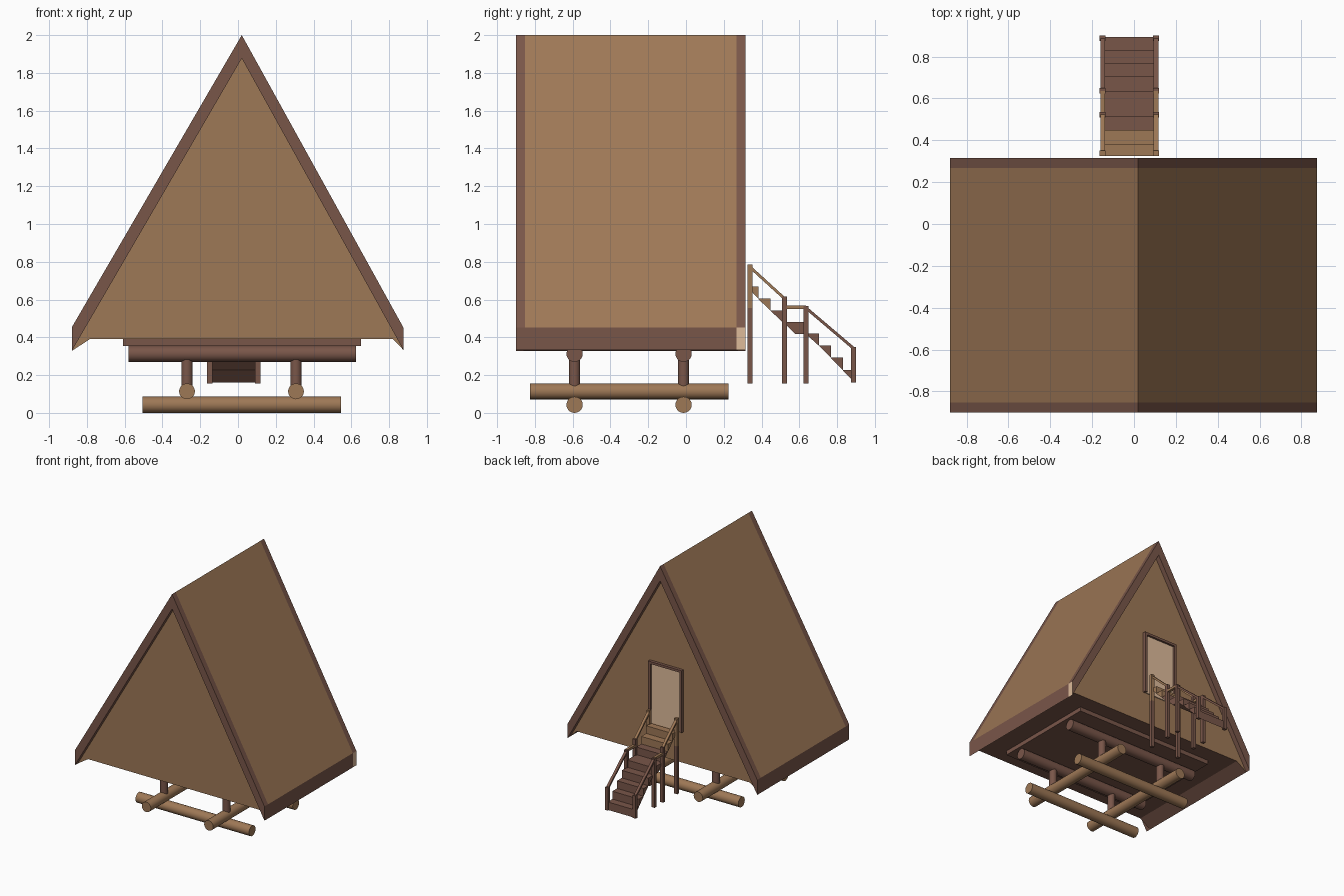
import bpy, bmesh, math
from mathutils import Vector

if "Cube" in bpy.data.objects:
    bpy.data.objects.remove(bpy.data.objects["Cube"])


def mat(name, rgb):
    m = bpy.data.materials.new(name)
    lin = [((c / 255 + 0.055) / 1.055) ** 2.4 for c in rgb]
    m.diffuse_color = (*lin, 1)
    m.use_nodes = True
    m.node_tree.nodes["Principled BSDF"].inputs["Base Color"].default_value = m.diffuse_color
    return m


WOOD = mat("light brown wood", (158, 120, 86))
TRIM = mat("dark brown wood", (121, 86, 73))
PALE = mat("pale tan", (222, 187, 154))


def finish(name, bm, mats, rule=None):
    """Turn a bmesh into an object; rule(face) gives the material index."""
    bmesh.ops.recalc_face_normals(bm, faces=bm.faces)
    bm.normal_update()
    if rule:
        for f in bm.faces:
            f.material_index = rule(f)
    me = bpy.data.meshes.new(name)
    bm.to_mesh(me)
    bm.free()
    for m in mats:
        me.materials.append(m)
    ob = bpy.data.objects.new(name, me)
    bpy.context.collection.objects.link(ob)
    return ob


def prism(name, pts, axis, a, b, mats, rule=None):
    """Extrude a profile: (x, z) points along y, or (y, z) points along x."""
    bm = bmesh.new()
    place = (lambda u, z: (u, a, z)) if axis == "y" else (lambda u, z: (a, u, z))
    face = bm.faces.new([bm.verts.new(place(*p)) for p in pts])
    new = bmesh.ops.extrude_face_region(bm, geom=[face])["geom"]
    off = (0, b - a, 0) if axis == "y" else (b - a, 0, 0)
    bmesh.ops.translate(bm, vec=off, verts=[v for v in new if isinstance(v, bmesh.types.BMVert)])
    return finish(name, bm, mats, rule)


def box(name, x0, x1, y0, y1, z0, z1, m):
    return prism(name, [(x0, z0), (x1, z0), (x1, z1), (x0, z1)], "y", y0, y1, [m])


def log(name, p, q, r, m):
    p, q = Vector(p), Vector(q)
    bm = bmesh.new()
    bmesh.ops.create_cone(bm, cap_ends=True, segments=20, radius1=r, radius2=r, depth=(q - p).length)
    rot = Vector((0, 0, 1)).rotation_difference(q - p)
    bmesh.ops.rotate(bm, cent=(0, 0, 0), matrix=rot.to_matrix(), verts=bm.verts)
    bmesh.ops.translate(bm, vec=(p + q) / 2, verts=bm.verts)
    ob = finish(name, bm, [m])
    bpy.ops.object.select_all(action="DESELECT")
    ob.select_set(True)
    bpy.context.view_layer.objects.active = ob
    bpy.ops.object.shade_smooth_by_angle(angle=math.radians(40))


# Roof: steep slab with vertical eaves, and dark barge boards at both ends
roof = [(0.02, 2.0), (0.875, 0.453), (0.875, 0.334), (0.02, 1.877), (-0.88, 0.328), (-0.88, 0.453)]
prism("roof", roof, "y", -0.853, 0.268, [WOOD, TRIM], lambda f: 0 if f.normal.z > 0.2 else 1)
prism("front_barge_board", roof, "y", -0.9, -0.853, [TRIM])
prism("back_barge_board", roof, "y", 0.268, 0.315, [TRIM, PALE], lambda f: 1 if f.normal.x > 0.95 else 0)

# Gable walls and dark underside
body = [(0.02, 1.877), (0.875, 0.334), (0.82, 0.39), (-0.785, 0.39), (-0.88, 0.328)]
prism("house_body", body, "y", -0.86, 0.275, [WOOD, TRIM], lambda f: 0 if abs(f.normal.y) > 0.5 else 1)

# Door with frame
box("door", -0.15, 0.12, 0.27, 0.283, 0.65, 1.15, PALE)
for n, x in (("left", -0.17), ("right", 0.12)):
    box(n + "_door_frame", x, x + 0.02, 0.27, 0.3, 0.65, 1.17, TRIM)
box("top_door_frame", -0.15, 0.12, 0.27, 0.3, 1.15, 1.17, TRIM)

# Log foundation
box("floor_plate", -0.61, 0.65, -0.73, 0.143, 0.355, 0.392, TRIM)
for n, y in (("front", -0.59), ("back", -0.013)):
    log(n + "_ground_log", (-0.505, y, 0.043), (0.545, y, 0.043), 0.043, WOOD)
    log(n + "_floor_beam", (-0.58, y, 0.313), (0.625, y, 0.313), 0.043, TRIM)
    for s, x in (("left", -0.27), ("right", 0.307)):
        log(f"{n}_{s}_post", (x, y, 0.12), (x, y, 0.3), 0.03, TRIM)
for s, x in (("left", -0.27), ("right", 0.307)):
    log(s + "_sill_log", (x, -0.826, 0.114), (x, 0.224, 0.114), 0.042, WOOD)

# Stair steps: wedges with a sloping underside (y0, y1, top, colour)
steps = [(0.325, 0.383, 0.67, WOOD), (0.383, 0.448, 0.606, WOOD), (0.448, 0.515, 0.543, TRIM),
         (0.635, 0.705, 0.42, TRIM), (0.705, 0.768, 0.357, TRIM),
         (0.768, 0.83, 0.293, TRIM), (0.83, 0.893, 0.228, TRIM)]
for i, (y0, y1, z, m) in enumerate(steps):
    prism(f"step_{i + 1}", [(y0, z - 0.003), (y0, z), (y1, z), (y1, z - 0.066)], "x", -0.145, 0.1, [m])
prism("landing", [(0.515, 0.48), (0.635, 0.48), (0.635, 0.417), (0.58, 0.417)], "x", -0.145, 0.1, [TRIM])

# Stair posts and handrails on both sides
for s, x in (("left", -0.15), ("right", 0.105)):
    a, b = x - 0.014, x + 0.014
    for n, y, z0, z1, m in (("top_lower", 0.338, 0.155, 0.555, TRIM), ("top_upper", 0.338, 0.555, 0.785, WOOD),
                            ("upper_landing", 0.522, 0.155, 0.615, TRIM),
                            ("lower_landing", 0.636, 0.155, 0.565, TRIM),
                            ("bottom", 0.887, 0.16, 0.35, TRIM)):
        box(f"{s}_{n}_stair_post", a, b, y - 0.013, y + 0.013, z0, z1, m)
    for n, y0, h0, y1, h1, m in (("upper", 0.338, 0.783, 0.522, 0.615, WOOD),
                                 ("landing", 0.522, 0.569, 0.636, 0.569, WOOD),
                                 ("lower", 0.636, 0.565, 0.887, 0.352, TRIM)):
        prism(f"{s}_{n}_handrail", [(y0, h0), (y1, h1), (y1, h1 - 0.02), (y0, h0 - 0.02)],
              "x", x - 0.011, x + 0.011, [m])
